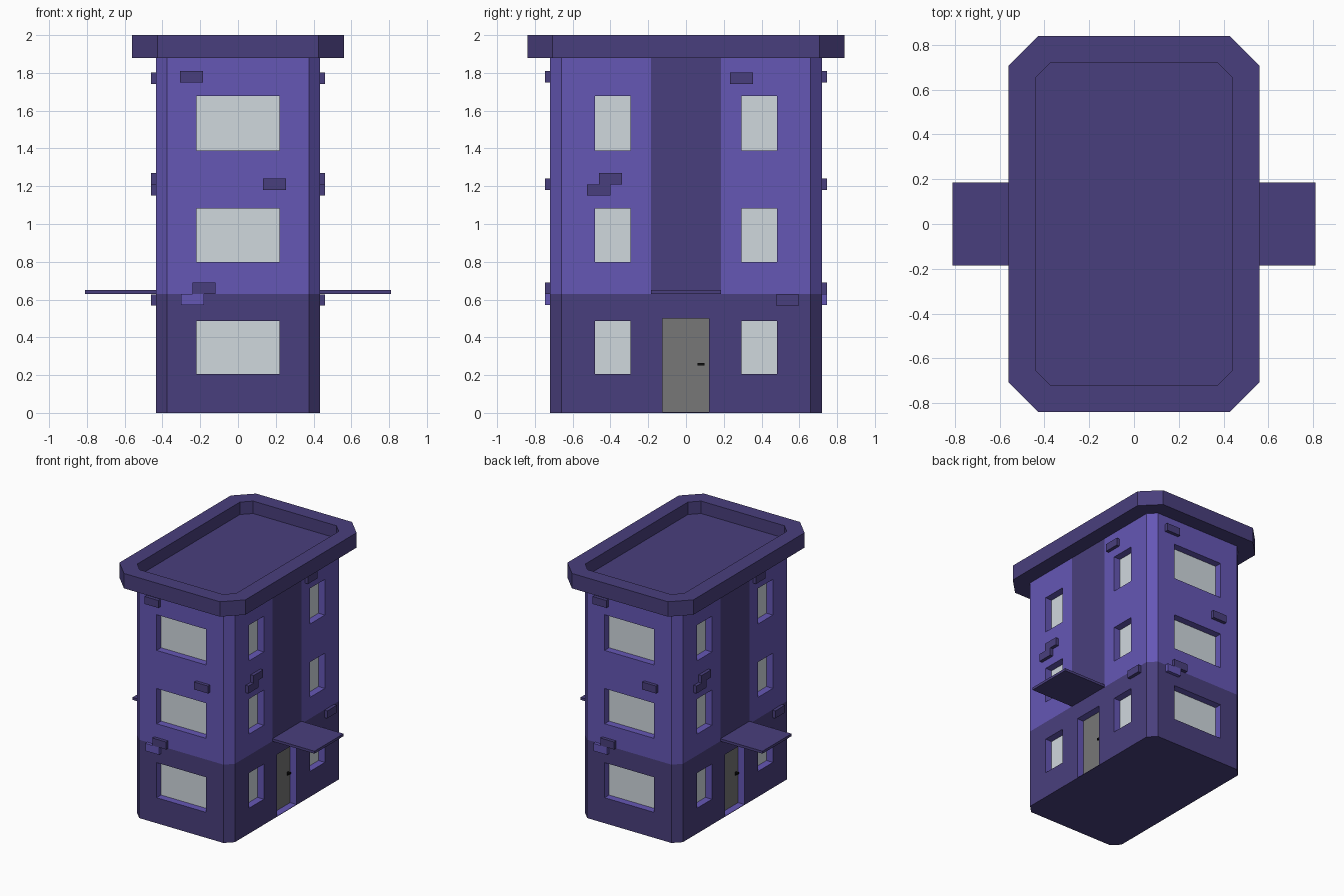
import bpy, bmesh
from mathutils import Matrix

if "Cube" in bpy.data.objects:
    bpy.data.objects.remove(bpy.data.objects["Cube"])


def material(name, hex_code):
    rgb = [int(hex_code[i:i + 2], 16) / 255 for i in (0, 2, 4)]
    lin = [c / 12.92 if c < 0.04045 else ((c + 0.055) / 1.055) ** 2.4 for c in rgb]
    m = bpy.data.materials.new(name)
    m.diffuse_color = (*lin, 1)
    m.use_nodes = True
    m.node_tree.nodes["Principled BSDF"].inputs["Base Color"].default_value = m.diffuse_color
    return m


LIGHT = material("light_purple", "6557B5")
DARK = material("dark_purple", "493F7D")
GLASS = material("pale_glass", "D0D8DE")
DOOR = material("door_grey", "777777")
BLACK = material("handle_black", "101010")


def finish(bm, name, *mats):
    bmesh.ops.recalc_face_normals(bm, faces=bm.faces[:])
    me = bpy.data.meshes.new(name)
    bm.to_mesh(me)
    bm.free()
    for m in mats:
        me.materials.append(m)
    ob = bpy.data.objects.new(name, me)
    bpy.context.collection.objects.link(ob)
    return ob


def add_box(bm, lo, hi):
    mid = [(a + b) / 2 for a, b in zip(lo, hi)]
    size = [abs(b - a) for a, b in zip(lo, hi)]
    bmesh.ops.create_cube(bm, size=1, matrix=Matrix.Translation(mid) @ Matrix.Diagonal((*size, 1)))


def boxes(name, mat, items):
    """One object from boxes, each repeated by a half turn about z."""
    bm = bmesh.new()
    for lo, hi in items:
        for s in (1, -1):
            add_box(bm, (s * lo[0], s * lo[1], lo[2]), (s * hi[0], s * hi[1], hi[2]))
    return finish(bm, name, mat)


def octagon(x, y, c, split=None):
    """Chamfered rectangle, optionally with the long sides split at +-split."""
    mid = [(x, -split), (x, split)] if split else []
    half = [(x - c, -y), (x, c - y)] + mid + [(x, y - c), (x - c, y)]
    return half + [(-a, -b) for a, b in half]


def loft(rings):
    """Closed solid through stacked rings of (outline, z)."""
    bm = bmesh.new()
    loops = [[bm.verts.new((*p, z)) for p in pts] for pts, z in rings]
    for a, b in zip(loops, loops[1:]):
        n = len(a)
        for i in range(n):
            bm.faces.new((a[i], a[(i + 1) % n], b[(i + 1) % n], b[i]))
    bm.faces.new(loops[0][::-1])
    bm.faces.new(loops[-1])
    return bm


HX, HY, BAND, TOP, REC = 0.435, 0.72, 0.63, 1.88, 0.06

# Walls: dark ground floor, light upper floors, dark strip above each door
plan = octagon(HX, HY, 0.06, 0.185)
bm = loft([(plan, 0), (plan, BAND), (plan, TOP)])
for f in bm.faces:
    c = f.calc_center_median()
    strip = abs(c.y) < 0.1 and abs(c.x) > 0.4
    f.material_index = 1 if c.z < BAND or strip else 0
walls = finish(bm, "walls", LIGHT, DARK)

# Openings on front and right; the half turn makes back and left
front, side = [], []
for z0, z1 in ((0.205, 0.487), (0.80, 1.083), (1.39, 1.677)):
    front.append((-0.22, 0.22, z0, z1))
    side += [(y - 0.095, y + 0.095, z0, z1) for y in (-0.388, 0.388)]
door = (-0.125, 0.122, 0.004, 0.50)


def on_front(r, inner, outer, pad=0.0):
    return (r[0] - pad, -inner, r[2] - pad), (r[1] + pad, -outer, r[3] + pad)


def on_side(r, inner, outer, pad=0.0):
    return (inner, r[0] - pad, r[2] - pad), (outer, r[1] + pad, r[3] + pad)


# Cut the recesses
cutter = boxes("recess_cutter", LIGHT,
               [on_front(r, HY - REC, HY + 0.1) for r in front] +
               [on_side(r, HX - REC, HX + 0.1) for r in side + [door]])
cutter.hide_render = True
mod = walls.modifiers.new("recesses", 'BOOLEAN')
mod.operation = 'DIFFERENCE'
mod.solver = 'EXACT'
mod.object = cutter
bpy.context.view_layer.update()
cut = bpy.data.meshes.new_from_object(walls.evaluated_get(bpy.context.evaluated_depsgraph_get()))
walls.modifiers.clear()
walls.data = cut
bpy.data.objects.remove(cutter)

# Panes and doors at the back of the recesses
P = 0.003
boxes("window_panes", GLASS,
      [on_front(r, HY - REC - 0.01, HY - REC + P, P) for r in front] +
      [on_side(r, HX - REC - 0.01, HX - REC + P, P) for r in side])
boxes("doors", DOOR, [on_side(door, HX - REC - 0.01, HX - REC + P, P)])
boxes("door_handles", BLACK, [
    ((0.375, 0.083, 0.252), (0.40, 0.097, 0.264)),
    ((0.392, 0.060, 0.252), (0.404, 0.097, 0.264))])

# Canopies over the doors
boxes("canopies", DARK, [((HX - 0.01, -0.185, BAND), (0.81, 0.185, 0.65))])

# Protruding bricks, given by left edge and bottom
BW, BH, OUT = 0.122, 0.06, 0.026


def brick(a, z):
    return a, a + BW, z, z + BH


boxes("dark_bricks", DARK,
      [on_front(brick(a, z), HY - 0.01, HY + OUT)
       for a, z in ((-0.308, 1.75), (0.132, 1.18), (-0.24, 0.63))] +
      [on_side(brick(a, z), HX - 0.01, HX + OUT)
       for a, z in ((0.232, 1.742), (-0.46, 1.21), (-0.523, 1.15), (0.476, 0.568))])
boxes("light_bricks", LIGHT, [on_front(brick(-0.303, 0.57), HY - 0.01, HY + OUT)])

# Overhanging roof with a sunken deck
rim = octagon(0.56, 0.84, 0.133)
deck = octagon(0.44, 0.722, 0.07)
finish(loft([(rim, TOP), (rim, 2.0), (deck, 2.0), (deck, 1.9)]), "roof", DARK)
